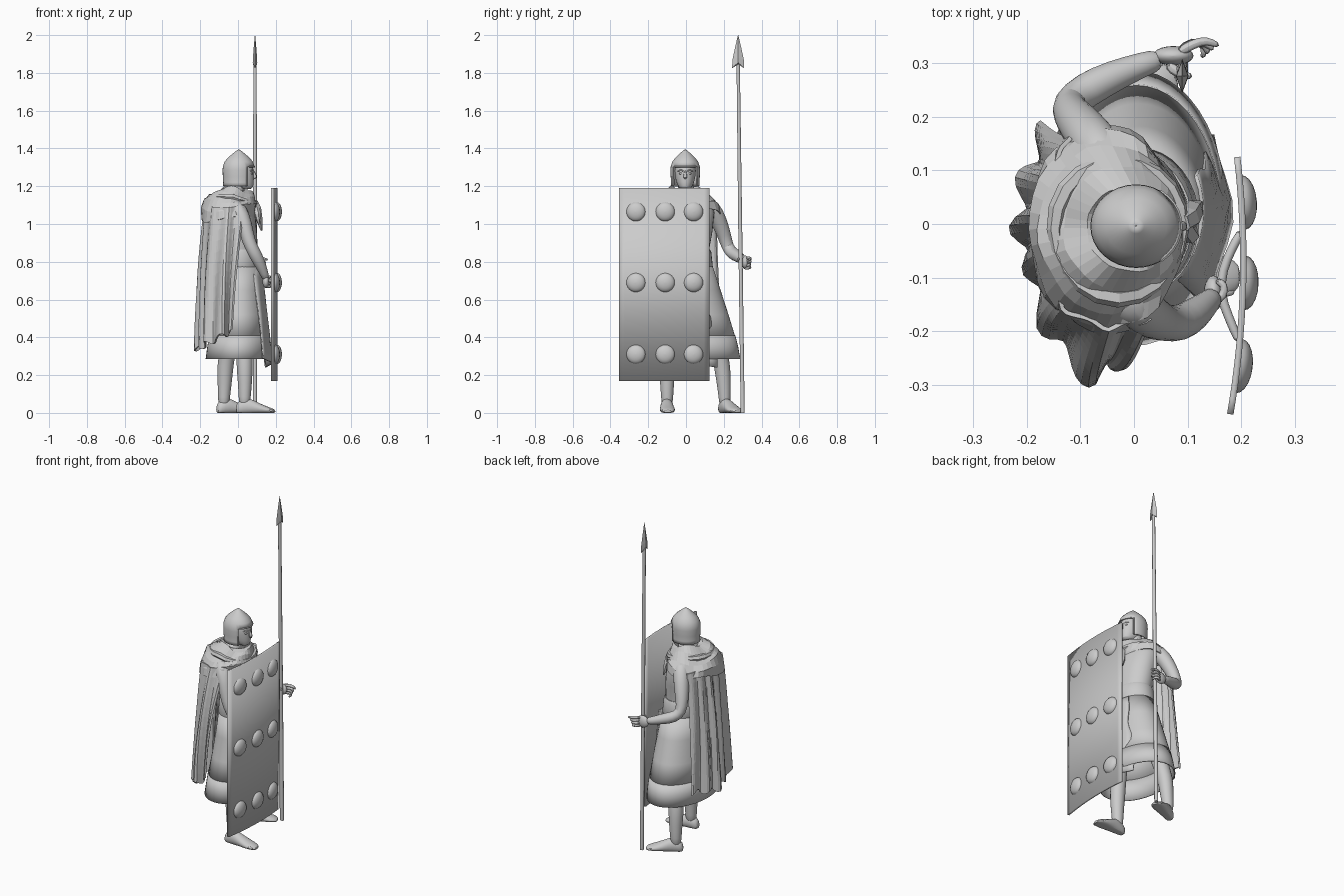
import bpy, bmesh, math
from math import sin, cos, pi, radians
from mathutils import Vector as V


def add_mesh(name, verts, faces, smooth=True, sub=0, thick=0):
    me = bpy.data.meshes.new(name)
    me.from_pydata([tuple(v) for v in verts], [], faces)
    bm = bmesh.new()
    bm.from_mesh(me)
    bmesh.ops.recalc_face_normals(bm, faces=bm.faces)
    bm.to_mesh(me)
    bm.free()
    ob = bpy.data.objects.new(name, me)
    bpy.context.collection.objects.link(ob)
    if smooth:
        me.shade_smooth()
        me.set_sharp_from_angle(angle=radians(40))
    if thick:
        m = ob.modifiers.new("thickness", 'SOLIDIFY')
        m.thickness, m.offset = thick, 0
    if sub:
        m = ob.modifiers.new("round", 'SUBSURF')
        m.levels = m.render_levels = sub
    return ob


def loft(name, rings, cap=True, closed=True, skip=None, **kw):
    n = len(rings[0])
    faces = []
    for j in range(len(rings) - 1):
        for i in range(n if closed else n - 1):
            if skip and skip(i, j):
                continue
            k = (i + 1) % n
            faces.append((j*n+i, j*n+k, (j+1)*n+k, (j+1)*n+i))
    if cap:
        faces += [tuple(range(n)), tuple(range((len(rings)-1)*n, len(rings)*n))]
    return add_mesh(name, [p for r in rings for p in r], faces, **kw)


def ellipse(cx, cy, z, rx, ry, n=32):
    return [V((cx + rx*cos(2*pi*i/n), cy + ry*sin(2*pi*i/n), z)) for i in range(n)]


def limb(name, stations, n=10, sub=1, **kw):
    # tapered tube through (x, y, z, radius) stations
    pts = [V(s[:3]) for s in stations]
    rings, prev = [], None
    for i, p in enumerate(pts):
        t = (pts[min(i+1, len(pts)-1)] - pts[max(i-1, 0)]).normalized()
        a = prev.rotation_difference(t) @ a if prev else t.orthogonal().normalized()
        b = t.cross(a)
        prev = t
        rings.append([p + stations[i][3]*(a*cos(2*pi*k/n) + b*sin(2*pi*k/n)) for k in range(n)])
    return loft(name, rings, sub=sub, **kw)


def ball(name, loc, size, seg=20, start=0):
    rings = [ellipse(0, 0, -cos(pi*j/10)*size[2], size[0]*sin(pi*j/10)+1e-4,
                     size[1]*sin(pi*j/10)+1e-4, seg) for j in range(start, 11)]
    ob = loft(name, rings)
    ob.location = loc
    return ob


def sample(points, t):
    f = t*(len(points)-1)
    i = min(int(f), len(points)-2)
    return V(points[i]).lerp(V(points[i+1]), f-i)


# legs and bare feet
limb("right_leg", [(.035, -.1, .03, .03), (.035, -.1, .08, .034), (.037, -.1, .16, .04),
                   (.035, -.1, .25, .047), (.035, -.09, .36, .045), (.03, -.07, .6, .06)])
limb("left_leg", [(-.075, .205, .03, .03), (-.075, .205, .08, .034), (-.07, .2, .16, .04),
                  (-.068, .192, .25, .047), (-.05, .17, .36, .045), (-.01, .08, .6, .06)])
foot_sections = [(0, .015, .04), (.015, .028, .065), (.06, .034, .085), (.1, .037, .065),
                 (.15, .043, .04), (.19, .038, .026), (.212, .02, .015)]
for name, heel, ang in (("right_foot", (-.012, -.104, 0), 2), ("left_foot", (-.112, .185, 0), 26)):
    d = V((cos(radians(ang)), sin(radians(ang)), 0))
    s = V((-d.y, d.x, 0))
    loft(name, [[V(heel) + d*t + s*w*cos(2*pi*k/14) + V((0, 0, max(0, h*(.42+.58*sin(2*pi*k/14)))))
                 for k in range(14)] for t, w, h in foot_sections], sub=1)
    for k in range(5):
        o = V(heel) + s*(.03 - .015*k)*(1 if ang < 10 else -1)
        e = .205 - .006*abs(k-3)
        limb(name + "_toe", [(*(o + d*.165 + V((0, 0, .018))), .009), (*(o + d*(e-.01) + V((0, 0, .011))), .009),
                             (*(o + d*e + V((0, 0, .009))), .005)], n=8)

# tunic, belt and skirt
loft("tunic", [ellipse(*r) for r in ((.01, 0, .74, .10, .125), (.01, 0, .86, .095, .122),
     (0, 0, .96, .1, .14), (-.015, 0, 1.06, .105, .15), (-.03, 0, 1.12, .085, .135),
     (-.03, 0, 1.15, .06, .09), (-.01, 0, 1.19, .045, .05))])
loft("belt", [ellipse(*r) for r in ((.01, .005, .765, .106, .133), (.01, .005, .775, .112, .137),
     (.01, .003, .85, .105, .131), (.01, .002, .865, .098, .125))])
loft("skirt", [ellipse(*r, 48) for r in ((.01, .005, .78, .105, .132), (.01, .015, .65, .122, .165),
     (.008, .022, .52, .138, .2), (.004, .027, .405, .153, .23))], cap=False, thick=.006)
loft("skirt_hem_band", [ellipse(*r, 48) for r in ((.004, .027, .41, .154, .231),
     (.002, .03, .35, .161, .243), (0, .03, .285, .168, .254))], cap=False, thick=.007)
# overlapping front flap with wavy edge
flap = []
for j in range(13):
    v = j/12
    row = []
    for i in range(9):
        u = i/8
        y = -.1 - .06*v + u*(.19 + .12*v + .025*sin(v*15)*v)
        c = max(0, 1 - ((y-.025)/(.15+.12*v))**2)**.5
        x = .01 + (.117 + .048*v)*c + .008*sin(u*9 + v*3)*v
        row.append(V((x, y, .76 - v*(.47 + .05*u))))
    flap.append(row)
loft("skirt_flap", flap, cap=False, closed=False, thick=.007)

# arms
limb("right_arm", [(-.03, -.12, 1.1, .045), (.005, -.155, 1.08, .047), (.035, -.175, 1.0, .043),
                   (.055, -.185, .91, .036), (.085, -.187, .85, .036), (.112, -.17, .8, .034),
                   (.14, -.145, .735, .023), (.148, -.135, .71, .022)])
limb("left_arm", [(-.04, .09, 1.11, .045), (-.065, .14, 1.085, .05), (-.09, .173, 1.02, .046),
                  (-.115, .203, .94, .039), (-.125, .222, .87, .033), (-.09, .25, .842, .036),
                  (-.04, .276, .828, .032), (.02, .299, .81, .024), (.05, .308, .803, .022)])

# hands
ball("left_palm", (.073, .314, .797), (.038, .018, .036))
for k in range(4):
    z = .82 - .016*k
    e = .16 - .011*k
    limb("left_finger", [(.08, .318, z, .01), (.11, .336 + .003*k, z, .01), (.135, .344 - .004*k, z-.004, .009),
                         (e, .332 - .008*k, z-.01, .006)], n=8)
limb("left_thumb", [(.06, .3, .81, .012), (.085, .278, .815, .01), (.11, .275, .813, .007)], n=8)
ball("right_palm", (.148, -.13, .695), (.018, .034, .034))
for k in range(4):
    z = .72 - .017*k
    limb("right_finger", [(.148, -.145, z, .009), (.168, -.135, z, .01), (.17, -.112, z, .009),
                          (.152, -.105, z, .008)], n=8)

# head and face
limb("neck", [(-.015, 0, 1.12, .052), (-.008, 0, 1.18, .045), (0, 0, 1.25, .045)])
loft("head", [ellipse(*r, 24) for r in ((.045, -.004, 1.183, .018, .018), (.035, -.004, 1.192, .046, .034),
     (.02, -.004, 1.22, .064, .048), (.012, -.004, 1.26, .073, .056), (.01, -.004, 1.3, .074, .058),
     (.008, -.004, 1.34, .05, .045))], sub=1)
limb("nose", [(.08, -.004, 1.285, .006), (.087, -.004, 1.262, .009), (.092, -.004, 1.247, .012),
              (.084, -.004, 1.238, .006)], n=8)
for s in (-1, 1):
    y = -.004 + s*.023
    ball("eye", (.072, y, 1.268), (.008, .01, .006), 12)
    limb("eyebrow", [(.082, -.004 + s*.008, 1.28, .004), (.077, y, 1.286, .005), (.064, -.004 + s*.043, 1.28, .004)], n=8)
for name, z, x in (("upper_lip", 1.224, .078), ("lower_lip", 1.214, .076)):
    limb(name, [(x-.01, -.025, z-.002, .003), (x, -.004, z, .006), (x-.01, .017, z-.002, .003)], n=8)

# pointed helmet with an open face
prof = [(.001, 1.392), (.012, 1.384), (.03, 1.368), (.05, 1.349), (.066, 1.328), (.074, 1.303),
        (.075, 1.285), (.074, 1.25), (.072, 1.22), (.074, 1.2)]
loft("helmet", [ellipse(.004, -.004, z, r*1.1, r, 32) for r, z in prof], cap=False,
     skip=lambda i, j: j >= 5 and (i < 5 or i > 26), thick=.006)
rim = [(.004 + .083*cos(2*pi*i/32), -.004 + .076*sin(2*pi*i/32), 1.303, .004) for i in range(-5, 6)]
limb("helmet_rim", [(*rim[0][:2], 1.2, .004)] + rim + [(*rim[-1][:2], 1.2, .004)], n=6, sub=0)

# draped mantle sloping off the shoulders, higher over the left arm
mantle = []
for j, (cx, cy, rx, ry, z) in enumerate(((0, -.005, .066, .064, 1.175), (-.005, -.008, .083, .08, 1.188),
        (-.022, -.008, .108, .115, 1.162), (-.04, -.01, .136, .155, 1.122),
        (-.05, -.01, .143, .182, 1.075), (-.056, -.01, .136, .192, 1.02))):
    ring = []
    for i in range(36):
        a = 2*pi*i/36
        f = 1 + .012*j**.5*sin(5*a + j*1.6) + .012*sin(9*a + j)*(j > 0)
        dz = .012*sin(3*a + 1.2*j) - (.03*max(0, cos(a)) if 0 < j < 4 else 0)
        if j > 3:
            dz += .03*max(0, cos(a)) + .02*(j-3)*max(0, sin(a))
        ring.append(V((cx + rx*f*cos(a), cy + ry*f*sin(a), z + dz*min(j, 1))))
    mantle.append(ring)
loft("shoulder_mantle", mantle, cap=False, smooth=False, thick=.006)
# rolled shoulder fold and the hanging knot
limb("collar_fold", [(-.03 + .118*cos(a), -.01 + .128*sin(a), 1.14 - (.03*cos(a) if cos(a) > 0 else -.004),
     .015*(1 + .2*sin(3*a))) for a in [2*pi*k/20 for k in range(21)]], n=6, sub=0, smooth=False)
limb("cloak_knot", [(.085, 0, 1.115, .022), (.1, .01, 1.08, .024), (.11, .025, 1.03, .02), (.125, .04, .965, .004)],
     n=6, sub=0, smooth=False)
limb("cloak_tail", [(.09, 0, 1.1, .02), (.105, -.02, 1.05, .018), (.11, -.03, 1.0, .004)], n=6, sub=0, smooth=False)

# long pleated cape, from the right shoulder round the back
top = [(.03, -.175, 1.09), (-.05, -.195, 1.09), (-.13, -.16, 1.09), (-.165, -.06, 1.1), (-.17, .02, 1.1),
       (-.155, .1, 1.09), (-.12, .165, 1.08)]
low = [(-.03, -.25, .43), (-.075, -.295, .41), (-.155, -.215, .37), (-.195, -.09, .35), (-.22, .01, .34),
       (-.195, .11, .36), (-.165, .18, .37)]
cols, rows, cape = 50, 12, []
for j in range(rows + 1):
    v = j/rows
    row = []
    for i in range(cols + 1):
        u = i/cols
        p = sample(top, u).lerp(sample(low, u), v)
        p.x -= .006*sin(pi*v)
        p.y -= .03*sin(pi*v)*max(0, 1 - 3*u)
        out = V((p.x + .02, p.y + .02, 0)).normalized()
        w = sin(u*pi*13 + 1.2*sin(2*v + u*8))
        p += out*(.004 + .010*v**.5)*(w + .3*sin(u*31 + 2*v))
        p.z += .015*v*sin(u*pi*11 + 1)
        row.append(p)
    cape.append(row)
loft("cape", cape, cap=False, closed=False, smooth=False, thick=.008)


# curved tall shield with nine domed bosses and a handle
def shield_x(y):
    return .204 - .3*(y + .07)**2


ys = [-.355 + .48*i/16 for i in range(17)]
loft("shield", [[V((shield_x(y), y, z)) for y in ys] for z in (.17, 1.19)],
     cap=False, closed=False, thick=.012)
for y in (-.265, -.11, .04):
    for z in (.31, .69, 1.065):
        boss = ball("shield_boss", (shield_x(y) + .003, y, z), (.051, .051, .026), 24, start=5)
        boss.rotation_euler = (0, pi/2, math.atan(.6*(y + .07)))
limb("shield_handle", [(.198, -.225, .7, .009), (.175, -.17, .7, .009), (.16, -.13, .7, .01), (.165, -.085, .7, .009),
                       (.183, -.045, .7, .009), (.202, -.01, .7, .009)])

# spear with a barbed blade
limb("spear_shaft", [(.09, .3, 0, .011), (.09, .288, .9, .011), (.09, .276, 1.87, .009)], n=12, sub=0)
loft("spear_head", [[V((.09 + t, .276, z)), V((.09, .276 + w, z - b)), V((.09 - t, .276, z)), V((.09, .276 - w, z - b))]
     for t, w, z, b in ((.011, .012, 1.845, 0), (.012, .032, 1.855, .03), (.011, .03, 1.88, .01),
                        (.006, .014, 1.945, 0), (.001, .001, 2.0, 0))], smooth=False)
